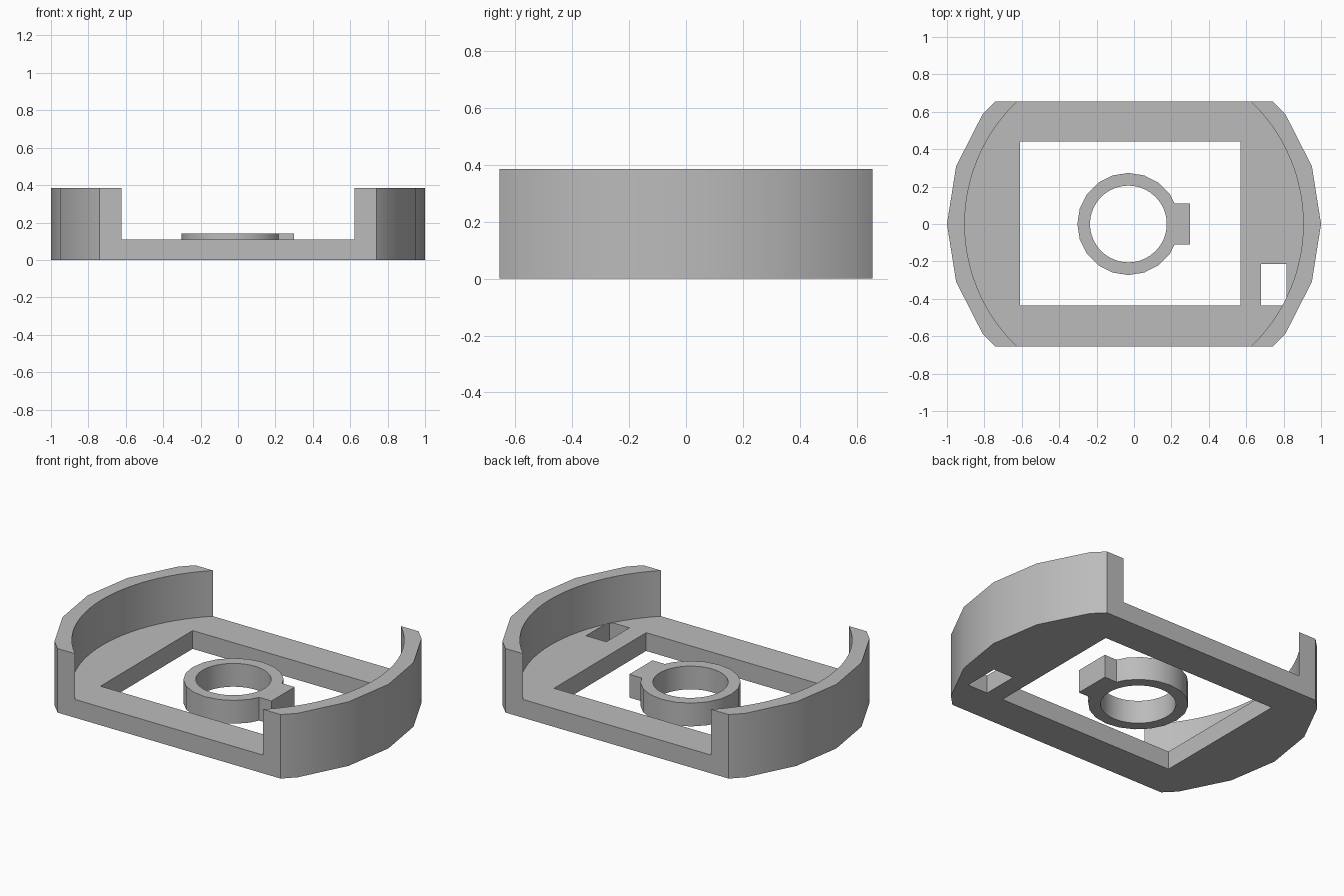
import bpy
import math

cube = bpy.data.objects.get("Cube")
if cube:
    bpy.data.objects.remove(cube)

grey = bpy.data.materials.new("plain grey")
grey.use_nodes = True
GREY = (0.5, 0.5, 0.5, 1)
grey.diffuse_color = GREY
grey.node_tree.nodes["Principled BSDF"].inputs["Base Color"].default_value = GREY


def box(name, x0, x1, y0, y1, z0, z1):
    bpy.ops.mesh.primitive_cube_add(
        size=1, location=((x0 + x1) / 2, (y0 + y1) / 2, (z0 + z1) / 2))
    ob = bpy.context.object
    ob.name = name
    ob.scale = (x1 - x0, y1 - y0, z1 - z0)
    bpy.ops.object.transform_apply(location=True, rotation=True, scale=True)
    ob.data.materials.append(grey)
    return ob


def cylinder(name, radius, sides, x, z0, z1):
    # A corner of the polygon points along +x
    bpy.ops.mesh.primitive_cylinder_add(
        radius=radius, vertices=sides, depth=z1 - z0,
        location=(x, 0, (z0 + z1) / 2), rotation=(0, 0, math.pi / 2))
    ob = bpy.context.object
    ob.name = name
    bpy.ops.object.transform_apply(location=True, rotation=True, scale=True)
    ob.data.materials.append(grey)
    return ob


def combine(target, tool, operation):
    mod = target.modifiers.new(operation.lower(), 'BOOLEAN')
    mod.operation = operation
    mod.solver = 'EXACT'
    mod.object = tool
    bpy.context.view_layer.objects.active = target
    bpy.ops.object.modifier_apply(modifier=mod.name)
    bpy.data.objects.remove(tool)


def smooth(ob):
    bpy.ops.object.select_all(action='DESELECT')
    ob.select_set(True)
    bpy.context.view_layer.objects.active = ob
    bpy.ops.object.shade_smooth_by_angle(angle=math.radians(30))


FLOOR, TOP, SIDE = 0.11, 0.385, 0.655

# Tray: faceted disc with straight sides and two curved end walls
tray = cylinder("tray", 1, 20, 0, 0, TOP)
combine(tray, box("side_trim", -2, 2, -SIDE, SIDE, -1, 1), 'INTERSECT')
combine(tray, cylinder("well", 0.905, 128, 0, FLOOR, 1), 'DIFFERENCE')

# Large window and small slot through the floor
combine(tray, box("window", -0.61, 0.57, -0.435, 0.44, -1, FLOOR + 0.1), 'DIFFERENCE')
combine(tray, box("slot", 0.68, 0.815, -0.435, -0.215, -1, FLOOR), 'DIFFERENCE')
smooth(tray)

# Loose ring with a square tab
ring = cylinder("ring", 0.273, 20, -0.03, 0, 0.14)
combine(ring, box("tab", 0.1, 0.3, -0.11, 0.11, 0, 0.14), 'UNION')
combine(ring, cylinder("bore", 0.205, 64, -0.03, -1, 1), 'DIFFERENCE')
smooth(ring)
